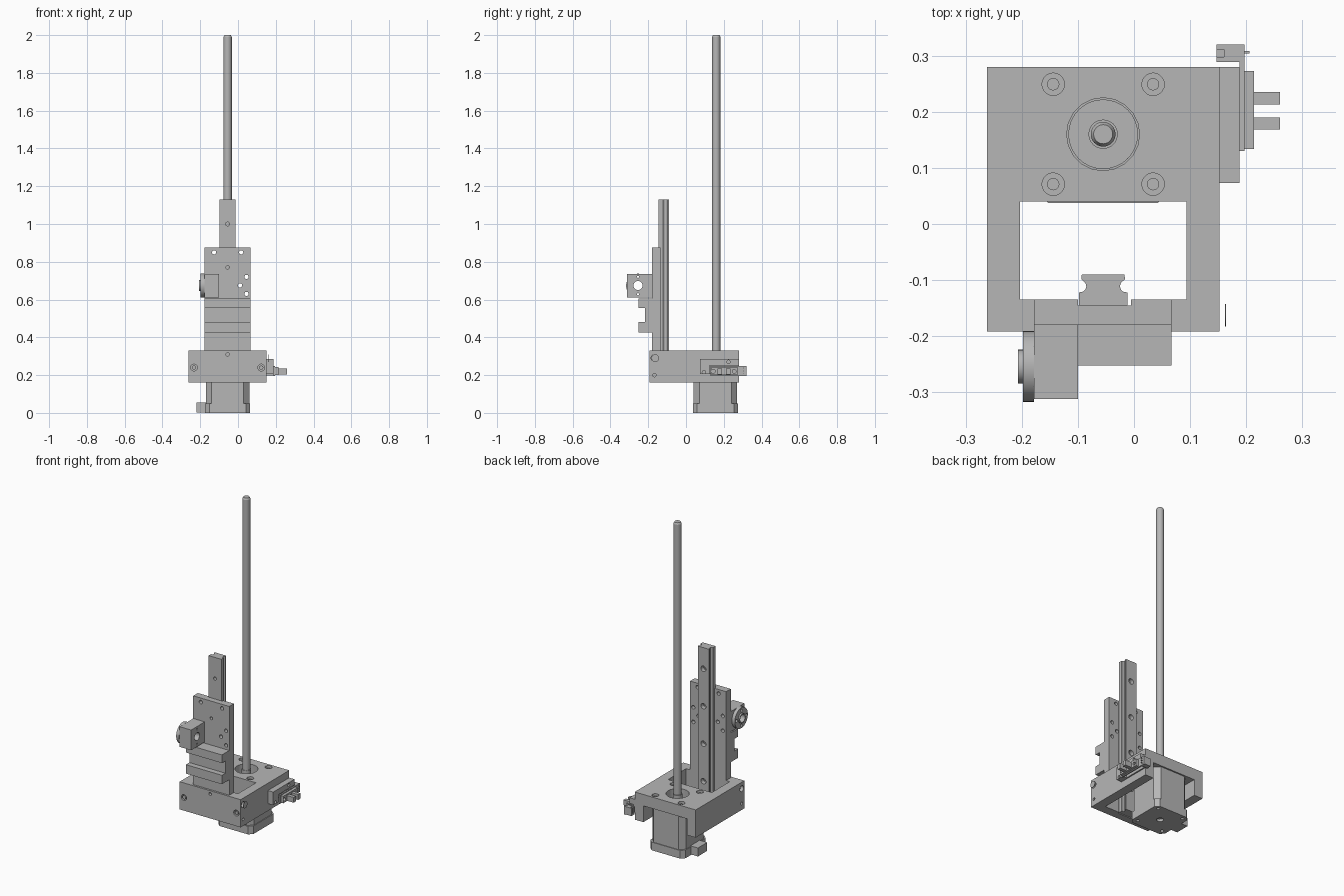
import bpy, bmesh
from math import radians, pi, cos, sin
from mathutils import Matrix

cube = bpy.data.objects.get("Cube")
if cube:
    bpy.data.objects.remove(cube, do_unlink=True)

grey = bpy.data.materials.new("machined grey")
grey.use_nodes = True
grey.diffuse_color = (0.47, 0.47, 0.47, 1)
grey.node_tree.nodes["Principled BSDF"].inputs["Base Color"].default_value = grey.diffuse_color


def finish(name, bm):
    bmesh.ops.recalc_face_normals(bm, faces=bm.faces)
    mesh = bpy.data.meshes.new(name)
    bm.to_mesh(mesh)
    bm.free()
    mesh.materials.append(grey)
    ob = bpy.data.objects.new(name, mesh)
    bpy.context.collection.objects.link(ob)
    return ob


def box(name, x, y, z):
    """Box from three (low, high) ranges."""
    bm = bmesh.new()
    bmesh.ops.create_cube(bm, size=1)
    for v in bm.verts:
        v.co = [r[0] + (c + 0.5) * (r[1] - r[0]) for c, r in zip(v.co, (x, y, z))]
    return finish(name, bm)


def rod(name, axis, centre, r, length, top_r=None, seg=32):
    """Cylinder or cone along an axis."""
    bm = bmesh.new()
    bmesh.ops.create_cone(bm, cap_ends=True, segments=seg, radius1=r,
                          radius2=r if top_r is None else top_r, depth=length)
    turn = {"x": Matrix.Rotation(pi / 2, 4, "Y"), "y": Matrix.Rotation(pi / 2, 4, "X"),
            "z": Matrix.Identity(4)}[axis]
    bmesh.ops.transform(bm, matrix=Matrix.Translation(centre) @ turn, verts=bm.verts)
    return finish(name, bm)


def prism(name, points, axis, low, high):
    """Extrude an outline: (x, y) along z, or (y, z) along x."""
    bm = bmesh.new()
    place = (lambda p: (p[0], p[1], low)) if axis == "z" else (lambda p: (low, p[0], p[1]))
    face = bm.faces.new([bm.verts.new(place(p)) for p in points])
    moved = bmesh.ops.extrude_face_region(bm, geom=[face])["geom"]
    d = high - low
    bmesh.ops.translate(bm, vec=(0, 0, d) if axis == "z" else (d, 0, 0),
                        verts=[g for g in moved if isinstance(g, bmesh.types.BMVert)])
    return finish(name, bm)


def cut(target, *cutters):
    """Subtract cutters one by one and delete them."""
    for c in cutters:
        mod = target.modifiers.new("cut", "BOOLEAN")
        mod.operation, mod.solver, mod.object = "DIFFERENCE", "EXACT", c
        bpy.context.view_layer.objects.active = target
        bpy.ops.object.modifier_apply(modifier=mod.name)
        bpy.data.objects.remove(c, do_unlink=True)


def hole(axis, centre, r, length=0.2):
    return rod("cutter", axis, centre, r, length, seg=20)


CX, CY = -0.055, 0.16   # screw axis

# Frame: open window, motor bay below the top plate
frame = box("frame", (-0.262, 0.152), (-0.192, 0.28), (0.16, 0.33))
cut(frame,
    box("cutter", (-0.203, 0.094), (-0.135, 0.04), (0.1, 0.4)),
    box("cutter", (-0.203, 0.094), (0.03, 0.4), (0.1, 0.26)),
    box("cutter", (-0.1, -0.005), (-0.145, -0.12), (0.1, 0.4)),
    hole("z", (CX, CY, 0.3), 0.065))
for sx in (-1, 1):
    for sy in (-1, 1):
        p = (CX + sx * 0.089, CY + sy * 0.089)
        cut(frame, hole("z", (*p, 0.34), 0.02, 0.06))
        rod("top_screw", "z", (*p, 0.305), 0.011, 0.03, seg=16)
    fx = CX + sx * 0.178
    cut(frame, hole("y", (fx, -0.2, 0.24), 0.018, 0.06))
    rod("front_screw", "y", (fx, -0.18, 0.24), 0.011, 0.02, seg=16)
    side = CX + sx * 0.207
    cut(frame, hole("x", (side, -0.167, 0.29), 0.018, 0.04),
        hole("x", (side, -0.167, 0.2), 0.009, 0.04))
cut(frame, hole("y", (CX, -0.2, 0.31), 0.009, 0.05))
rod("side_washer", "x", (0.163, -0.163, 0.29), 0.02, 0.002)

# Upright plate with rail groove and bolt holes
upright = box("upright_plate", (-0.178, 0.067), (-0.18, -0.135), (0.33, 0.875))
cut(upright, box("cutter", (-0.1, -0.005), (-0.145, -0.12), (0.3, 0.9)),
    hole("y", (CX, -0.16, 0.77), 0.009))
for s in (-1, 1):
    for dx, z in ((0.072, 0.85), (0.1, 0.72), (0.066, 0.675), (0.1, 0.63)):
        cut(upright, hole("y", (CX + s * dx, -0.16, z), 0.011))

# Linear rail with rounded side grooves
half = [(0.043, -0.145), (0.043, -0.122)]
half += [(0.041 - 0.011 * sin(pi * t / 6), -0.122 + 0.011 * (1 - cos(pi * t / 6)))
         for t in range(1, 6)]
half += [(0.039, -0.098), (0.038, -0.09)]
rail = prism("linear_rail", [(CX + x, y) for x, y in half] +
             [(CX - x, y) for x, y in reversed(half)], "z", 0.165, 1.13)
for i in range(4):
    z = 0.31 + 0.23 * i
    cut(rail, hole("y", (CX, -0.12, z), 0.01), hole("y", (CX, -0.09, z), 0.017, 0.05))

# Channel bracket on the upright
prism("channel_bracket", [(-0.18, 0.425), (-0.252, 0.425), (-0.252, 0.48), (-0.218, 0.48),
                          (-0.218, 0.555), (-0.252, 0.555), (-0.252, 0.605), (-0.18, 0.605)],
      "x", -0.178, 0.067)

# Nut block with flanged bushing
WY, WZ = -0.254, 0.674
block = box("nut_block", (-0.178, -0.1), (-0.312, -0.18), (0.612, 0.736))
flange = rod("bushing_flange", "x", (-0.188, WY, WZ), 0.063, 0.02, seg=48)
collar = rod("bushing_collar", "x", (-0.2, WY, WZ), 0.03, 0.014)
for part in (block, flange, collar):
    cut(part, hole("x", (-0.15, WY, WZ), 0.024))
for s in (-1, 1):
    cut(block, hole("x", (-0.15, WY, WZ + s * 0.046), 0.006))
    cut(flange, hole("x", (-0.2, WY, WZ + s * 0.046), 0.009),
        hole("x", (-0.2, WY + s * 0.046, WZ), 0.009))


# Motor: chamfered body with end cap, connector and boss
def octagon(h, c):
    a = h - c
    pts = [(a, -h), (h, -a), (h, a), (a, h), (-a, h), (-h, a), (-h, -a), (-a, -h)]
    return [(CX + x, CY - 0.004 + y) for x, y in pts]


motor = prism("motor_body", octagon(0.115, 0.03), "z", 0.045, 0.26)
cap = prism("motor_end_cap", octagon(0.119, 0.022), "z", 0, 0.05)
cut(cap, hole("z", (CX, CY, 0), 0.02, 0.03))
for sx in (-1, 1):
    for sy in (-1, 1):
        cut(cap, hole("z", (CX + sx * 0.088, CY + sy * 0.088, 0), 0.01, 0.03))
box("motor_connector", (-0.221, -0.17), (0.11, 0.2), (0.003, 0.055))
rod("motor_boss", "z", (CX, CY, 0.268), 0.062, 0.02)

# Tall screw shaft with bevelled tip
rod("shaft_collar", "z", (CX, CY, 0.3), 0.026, 0.06)
rod("screw_shaft", "z", (CX, CY, 1.135), 0.022, 1.71)
rod("shaft_tip", "z", (CX, CY, 1.995), 0.022, 0.01, 0.017)

# Limit sensor on the side wall
mount = box("sensor_mount", (0.152, 0.188), (0.073, 0.28), (0.205, 0.285))
cut(mount, hole("x", (0.18, 0.095, 0.215), 0.009, 0.04),
    hole("x", (0.18, 0.225, 0.27), 0.009, 0.04),
    box("cutter", (0.16, 0.2), (0.125, 0.3), (0.19, 0.25)))
box("sensor_board", (0.188, 0.197), (0.13, 0.32), (0.195, 0.248))
sensor = box("sensor_body", (0.197, 0.214), (0.134, 0.273), (0.2, 0.243))
for y in (0.145, 0.255):
    cut(sensor, hole("x", (0.21, y, 0.22), 0.01, 0.04))
for y in (0.168, 0.213):
    box("sensor_prong", (0.214, 0.26), (y, y + 0.022), (0.203, 0.235))
plug = box("sensor_plug", (0.147, 0.188), (0.289, 0.32), (0.198, 0.246))
cut(plug, box("cutter", (0.14, 0.16), (0.298, 0.311), (0.205, 0.26)))
for z in (0.207, 0.222, 0.237):
    box("sensor_pin", (0.197, 0.206), (0.304, 0.308), (z - 0.002, z + 0.002))

# Smooth the round surfaces, keep hard edges
bpy.ops.object.select_all(action="DESELECT")
for ob in bpy.context.collection.objects:
    if ob.type == "MESH":
        ob.select_set(True)
        bpy.context.view_layer.objects.active = ob
bpy.ops.object.shade_smooth_by_angle(angle=radians(30))
